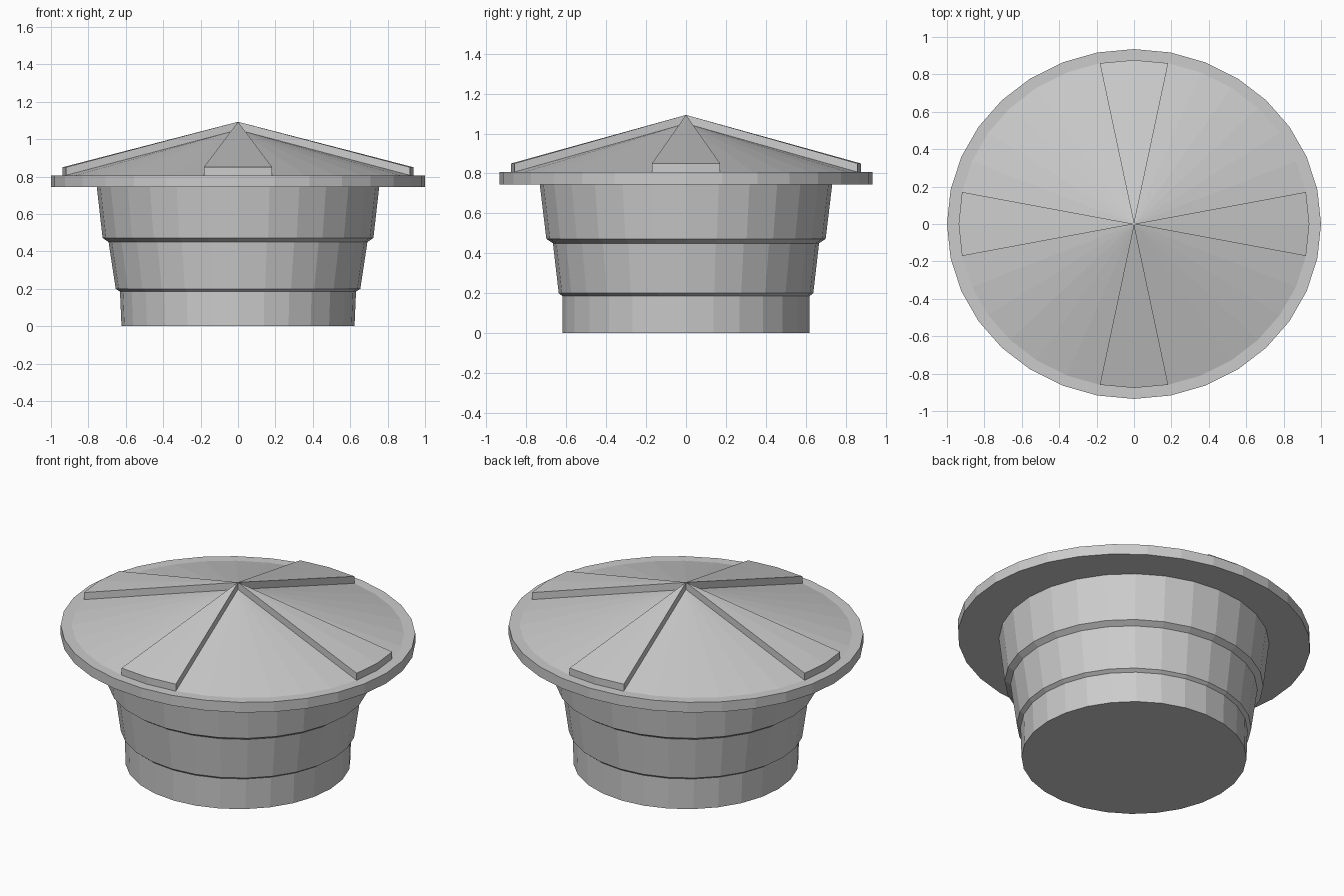
import bpy, bmesh
from math import sin, cos, pi

if "Cube" in bpy.data.objects:
    bpy.data.objects.remove(bpy.data.objects["Cube"])

SQUASH = 0.935          # front-to-back squash of the lid
SIDES = 32
CONE_R, CONE_Z, CONE_TOP, RIB = 0.9375, 0.807, 1.05, 0.043


def finish(name, bm):
    bmesh.ops.recalc_face_normals(bm, faces=bm.faces)
    mesh = bpy.data.meshes.new(name)
    bm.to_mesh(mesh)
    bm.free()
    obj = bpy.data.objects.new(name, mesh)
    bpy.context.collection.objects.link(obj)
    return obj


def stacked_rings(name, rings, sides):
    """Closed flat-shaded solid through elliptical rings (rx, ry, z)."""
    bm = bmesh.new()
    loops = [[bm.verts.new((rx * cos(2 * pi * i / sides), ry * sin(2 * pi * i / sides), z))
              for i in range(sides)] for rx, ry, z in rings]
    for a, b in zip(loops, loops[1:]):
        for i in range(sides):
            j = (i + 1) % sides
            bm.faces.new((a[i], a[j], b[j], b[i]))
    bm.faces.new(loops[0])
    bm.faces.new(loops[-1])
    return finish(name, bm)


# stepped, tapering body
stacked_rings("body", [
    (0.623, 0.62, 0.0), (0.631, 0.62, 0.185), (0.654, 0.638, 0.20),
    (0.692, 0.667, 0.45), (0.724, 0.70, 0.472), (0.755, 0.733, 0.745)], 28)

# flat brim
stacked_rings("brim", [(1.0, SQUASH, 0.745), (1.0, SQUASH, CONE_Z)], SIDES)


def rim(i, z):
    a = 2 * pi * i / SIDES
    return (CONE_R * cos(a), CONE_R * SQUASH * sin(a), z)


# shallow conical roof
bm = bmesh.new()
apex = bm.verts.new((0, 0, CONE_TOP))
base = [bm.verts.new(rim(i, CONE_Z)) for i in range(SIDES)]
for i in range(SIDES):
    bm.faces.new((base[i], base[(i + 1) % SIDES], apex))
bm.faces.new(base)
finish("roof_cone", bm)

# four raised wedge ribs, each two roof facets wide
for k, side in enumerate(("right", "back", "left", "front")):
    bm = bmesh.new()
    layers = []
    for lift in (0, RIB):
        tip = bm.verts.new((0, 0, CONE_TOP + lift))
        a, b, c = [bm.verts.new(rim(k * 8 + d, CONE_Z + lift)) for d in (-1, 0, 1)]
        bm.faces.new((tip, a, b))
        bm.faces.new((tip, b, c))
        layers.append((tip, a, b, c))
    low, high = layers
    for i in range(4):
        j = (i + 1) % 4
        bm.faces.new((low[i], low[j], high[j], high[i]))
    finish("rib_" + side, bm)
